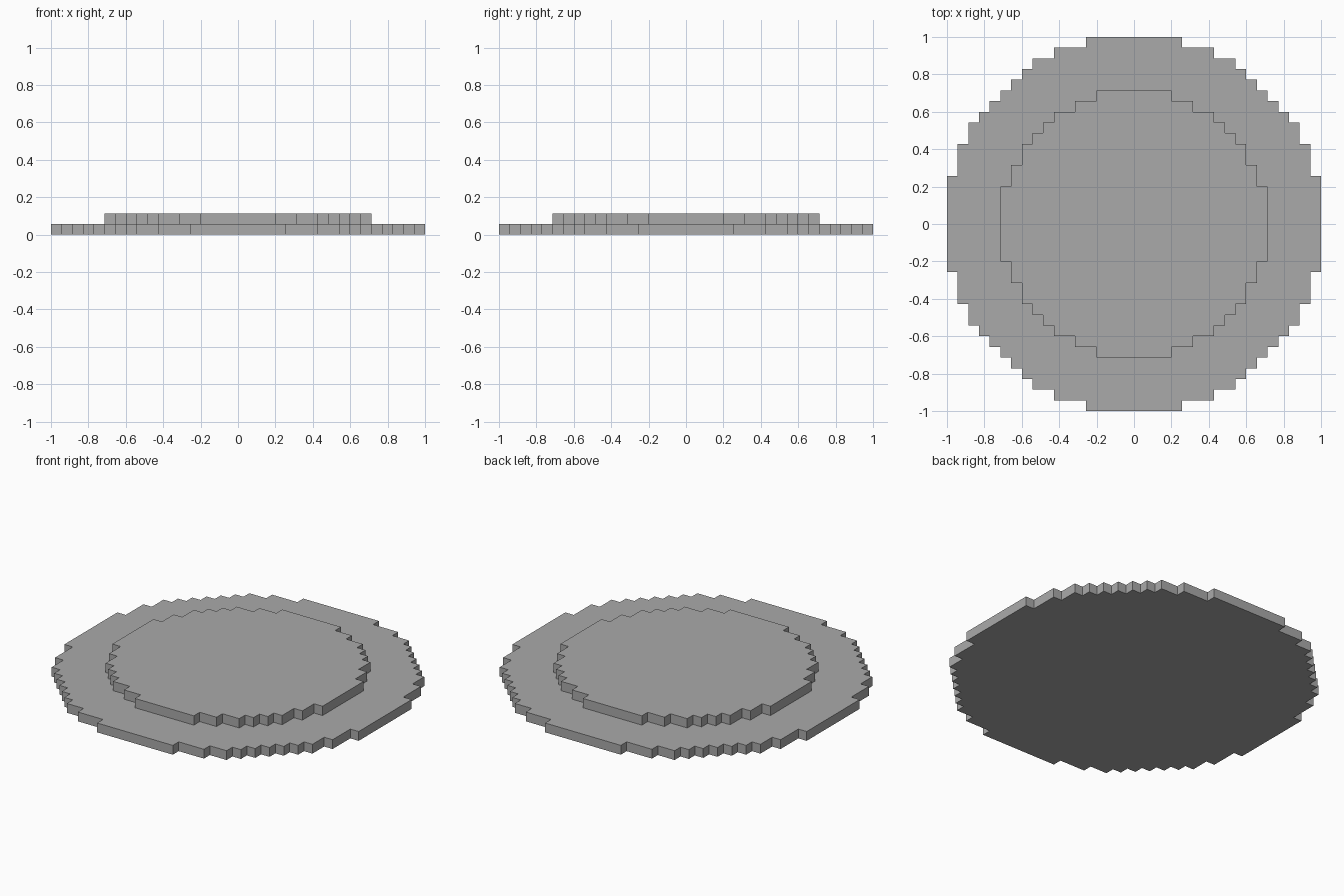
import bpy
import bmesh

cube = bpy.data.objects.get("Cube")
if cube:
    bpy.data.objects.remove(cube, do_unlink=True)

UNIT = 2 / 35  # size of one block

grey = bpy.data.materials.new("stone_grey")
grey.use_nodes = True
grey.diffuse_color = (0.4, 0.4, 0.4, 1)
shader = next(n for n in grey.node_tree.nodes if n.type == "BSDF_PRINCIPLED")
shader.inputs["Base Color"].default_value = grey.diffuse_color


def stepped_outline(half_widths):
    """Blocky circle: one quarter of steps, turned four times."""
    depths = half_widths[::-1]
    quarter = []
    for i, (x, y) in enumerate(zip(half_widths, depths)):
        quarter.append((x, y))
        if i + 1 < len(depths):
            quarter.append((x, depths[i + 1]))
    outline = []
    for _ in range(4):
        outline += quarter
        quarter = [(y, -x) for x, y in quarter]
    return outline[::-1]  # counter-clockwise


def blocky_disc(name, half_widths, layer, has_underside):
    bm = bmesh.new()
    outline = stepped_outline(half_widths)
    low, high = ([bm.verts.new((x * UNIT, y * UNIT, z * UNIT)) for x, y in outline]
                 for z in (layer, layer + 1))
    bm.faces.new(high)
    if has_underside:
        bm.faces.new(low[::-1])
    for i in range(len(low)):
        j = (i + 1) % len(low)
        bm.faces.new((low[i], low[j], high[j], high[i]))
    mesh = bpy.data.meshes.new(name)
    bm.to_mesh(mesh)
    bm.free()
    mesh.materials.append(grey)
    obj = bpy.data.objects.new(name, mesh)
    bpy.context.collection.objects.link(obj)
    return obj


# Wide base tier, then the smaller tier resting on it
blocky_disc("lower_disc", [4.5, 7.5, 9.5, 10.5, 11.5, 12.5, 13.5, 14.5, 15.5, 16.5, 17.5], 0, True)
blocky_disc("upper_disc", [3.5, 5.5, 7.5, 8.5, 9.5, 10.5, 11.5, 12.5], 1, False)
